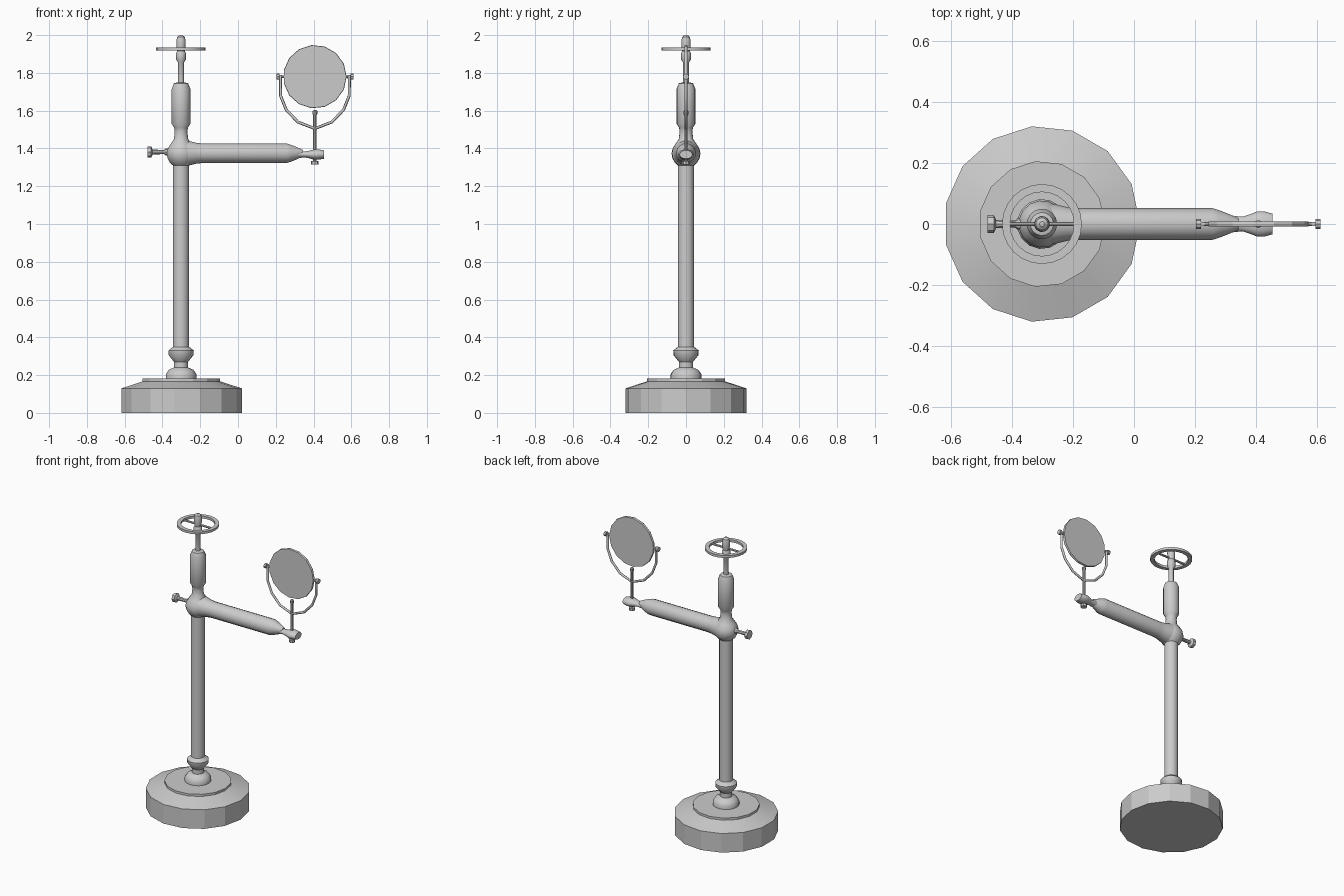
import bpy, bmesh, math
from mathutils import Vector, Matrix

if "Cube" in bpy.data.objects:
    bpy.data.objects.remove(bpy.data.objects["Cube"])

CX = -0.302      # column axis
MX = 0.407       # mirror axis
ARM_Z = 1.375
TO_X = Matrix.Rotation(math.pi / 2, 4, 'Y')    # profile height runs along +x
TO_Y = Matrix.Rotation(-math.pi / 2, 4, 'X')   # profile height runs along +y


def lathe(name, profile, loc=(0, 0, 0), rot=Matrix(), n=15, squash=(1, 1), closed=False, angle=35):
    """Revolve (radius, height) points, then turn and place them."""
    bm = bmesh.new()
    mat = Matrix.Translation(loc) @ rot
    rings = []
    for r, h in profile:
        rings.append([bm.verts.new(mat @ Vector((r * squash[0] * math.cos(2 * math.pi * i / n),
                                                 r * squash[1] * math.sin(2 * math.pi * i / n), h)))
                      for i in range(n)])
    pairs = list(zip(rings, rings[1:]))
    if closed:
        pairs.append((rings[-1], rings[0]))
    else:
        bm.faces.new(rings[0][::-1])
        bm.faces.new(rings[-1])
    for a, b in pairs:
        for i in range(n):
            j = (i + 1) % n
            bm.faces.new((a[i], a[j], b[j], b[i]))
    bmesh.ops.recalc_face_normals(bm, faces=bm.faces)
    me = bpy.data.meshes.new(name)
    bm.to_mesh(me)
    bm.free()
    ob = bpy.data.objects.new(name, me)
    bpy.context.collection.objects.link(ob)
    bpy.ops.object.select_all(action='DESELECT')
    ob.select_set(True)
    bpy.context.view_layer.objects.active = ob
    bpy.ops.object.shade_smooth_by_angle(angle=math.radians(angle))
    return ob


# Heavy round foot
lathe("base", [(.322, 0), (.322, .13), (.207, .167), (.207, .182), (.08, .182)], (CX, 0, 0), angle=20)

# Turned foot collar and main column
lathe("column", [(.082, .18), (.082, .205), (.066, .228), (.038, .24), (.038, .27),
                 (.066, .305), (.068, .33), (.043, .35), (.043, 1.35)], (CX, 0, 0))

# Rounded joint, neck and upper handle
lathe("joint", [(.043, 1.31), (.06, 1.325), (.073, 1.35), (.077, 1.375), (.071, 1.40),
                (.055, 1.425), (.038, 1.45), (.034, 1.49), (.037, 1.51), (.05, 1.53),
                (.05, 1.715), (.038, 1.745), (.017, 1.75)], (CX, 0, 0))
lathe("spindle", [(.016, 1.74), (.016, 1.855), (.026, 1.87), (.026, 1.905), (.02, 1.915),
                  (.024, 1.935), (.025, 1.97), (.02, 1.99), (.008, 2.0)], (CX, 0, 0))

# Hand wheel with two spokes
lathe("wheel_rim", [(.105, 1.918), (.131, 1.918), (.131, 1.934), (.105, 1.934)], (CX, 0, 0),
      n=24, closed=True)
lathe("wheel_spokes", [(.007, -.108), (.007, .108)], (CX, 0, 1.926), TO_X, n=8)

# Clamp screw on the left of the joint
lathe("clamp_screw", [(.03, -.178), (.03, -.158), (.013, -.15), (.011, -.09), (.018, -.08), (.018, -.05)],
      (CX, 0, ARM_Z + .006), TO_X, n=8)

# Horizontal arm with its narrow end
lathe("arm", [(.07, 0), (.066, .04), (.055, .085), (.052, .12), (.052, .56), (.046, .58),
              (.032, .615), (.018, .645)], (CX, 0, ARM_Z), TO_X)
lathe("arm_end", [(.03, .30), (.024, .355), (.031, .378), (.042, .405), (.042, .425), (.034, .455)],
      (0, 0, 1.368), TO_X, squash=(.66, 1))

# Mirror post with bottom nut
lathe("mirror_post", [(.02, 1.315), (.02, 1.333), (.009, 1.335), (.009, 1.575),
                      (.013, 1.583), (.013, 1.597), (.007, 1.603)], (MX, 0, 0), n=8)

# U-shaped yoke
cu = bpy.data.curves.new("yoke", 'CURVE')
cu.dimensions = '3D'
cu.bevel_depth = .008
cu.bevel_resolution = 1
cu.use_fill_caps = True
half = [(.182, 1.79), (.182, 1.68), (.152, 1.605), (.09, 1.54)]
path = [(-x, z) for x, z in half] + [(0, 1.505)] + half[::-1]
sp = cu.splines.new('POLY')
sp.points.add(len(path) - 1)
for p, (x, z) in zip(sp.points, path):
    p.co = (MX + x, 0, z, 1)
bpy.context.collection.objects.link(bpy.data.objects.new("yoke", cu))

# Pivot screws on both sides
for side, name in ((-1, "left_pivot"), (1, "right_pivot")):
    lathe(name, [(.007, side * .155), (.007, side * .188), (.016, side * .188), (.016, side * .204)],
          (MX, 0, 1.78), TO_X, n=8)

# Round mirror
lathe("mirror", [(.166, -.008), (.168, 0), (.166, .008)], (MX, 0, 1.78), TO_Y, angle=20)
